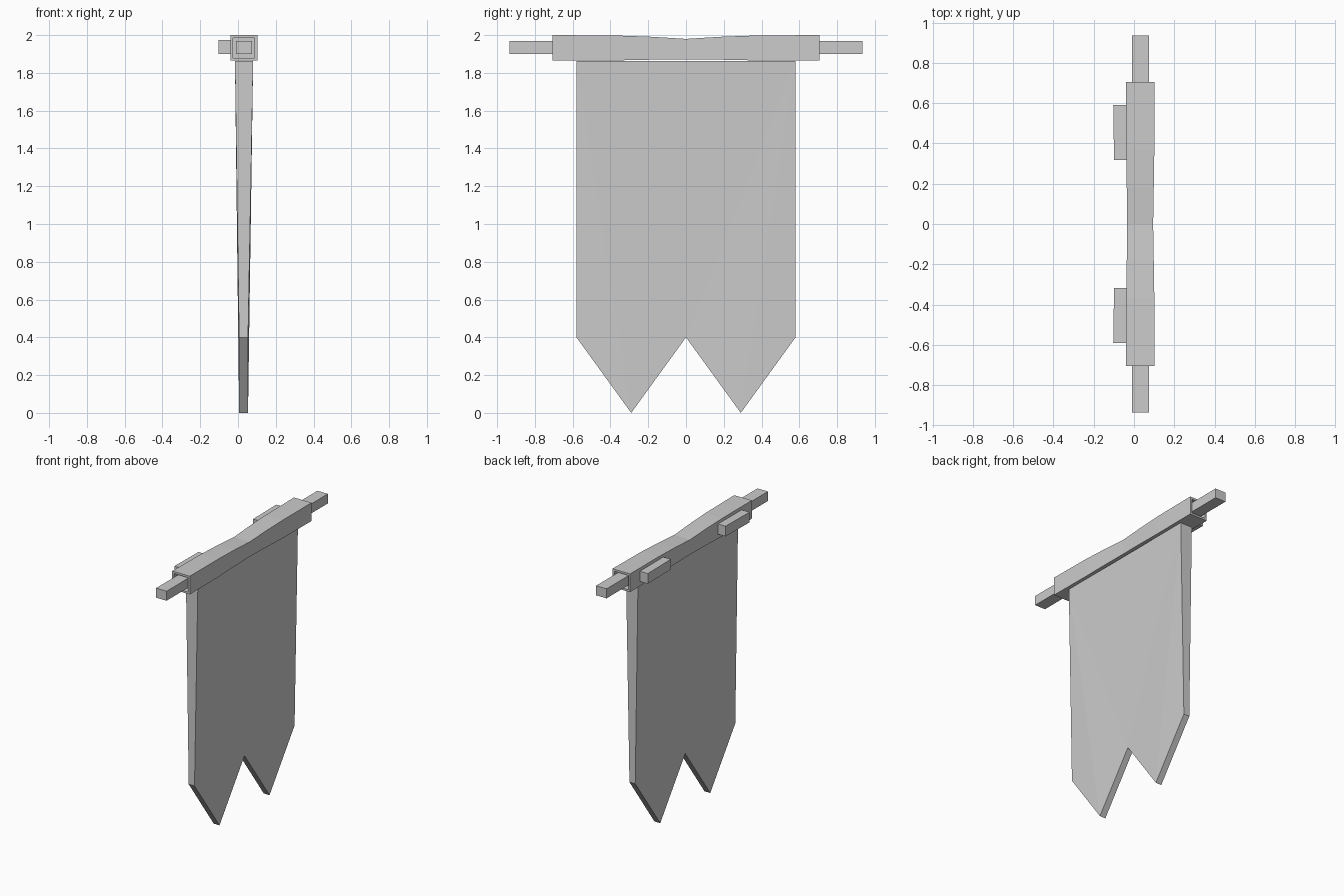
import bpy, bmesh

if "Cube" in bpy.data.objects:
    bpy.data.objects.remove(bpy.data.objects["Cube"])


def finish(name, bm):
    bmesh.ops.recalc_face_normals(bm, faces=bm.faces)
    mesh = bpy.data.meshes.new(name)
    bm.to_mesh(mesh)
    bm.free()
    obj = bpy.data.objects.new(name, mesh)
    bpy.context.collection.objects.link(obj)
    return obj


def loft(name, sections):
    """Skin rectangular sections (y, x0, x1, z0, z1) along y and cap the ends."""
    bm = bmesh.new()
    rings = [[bm.verts.new((x, y, z)) for x, z in
              ((x0, z0), (x1, z0), (x1, z1), (x0, z1))]
             for y, x0, x1, z0, z1 in sections]
    for a, b in zip(rings, rings[1:]):
        for i in range(4):
            j = (i + 1) % 4
            bm.faces.new((a[i], a[j], b[j], b[i]))
    bm.faces.new(rings[0])
    bm.faces.new(rings[-1])
    return finish(name, bm)


# Crossbar running through the sleeve
loft("crossbar", [(y, -0.01, 0.075, 1.90, 1.97) for y in (-0.935, 0.935)])

# Cloth sleeve: recessed open ends, sagging slightly in the middle
half = [
    (0.66, -0.026, 0.088, 1.88, 1.985),
    (0.706, -0.026, 0.088, 1.88, 1.985),
    (0.706, -0.04, 0.103, 1.866, 2.0),
    (0.37, -0.038, 0.101, 1.866, 1.998),
    (0.18, -0.036, 0.098, 1.870, 1.991),
]
middle = [(0, -0.034, 0.095, 1.872, 1.98)]
loft("sleeve", [(-s[0],) + s[1:] for s in half] + middle + half[::-1])

# Wall brackets behind the sleeve
for side, name in ((1, "bracket_left"), (-1, "bracket_right")):
    loft(name, [(side * 0.317, -0.099, -0.03, 1.90, 1.975),
                (side * 0.59, -0.103, -0.03, 1.90, 1.975)])

# Swallow-tailed banner cloth, thicker towards the top
outline = [(-0.58, 1.862), (-0.58, 0.4), (-0.29, 0), (0, 0.4),
           (0.29, 0), (0.58, 0.4), (0.58, 1.862)]
bm = bmesh.new()
back, front = [], []
for y, z in outline:
    t = max(0, (z - 0.4) / 1.462)
    back.append(bm.verts.new((0.006 - 0.022 * t, y, z)))
    front.append(bm.verts.new((0.053 + 0.027 * t, y, z)))
bm.faces.new(back)
bm.faces.new(front)
for i in range(len(outline)):
    j = (i + 1) % len(outline)
    bm.faces.new((back[i], back[j], front[j], front[i]))
# Split the cloth into convex panels so the taper stays planar
bmesh.ops.connect_verts_concave(bm, faces=bm.faces[:])
finish("banner_cloth", bm)
